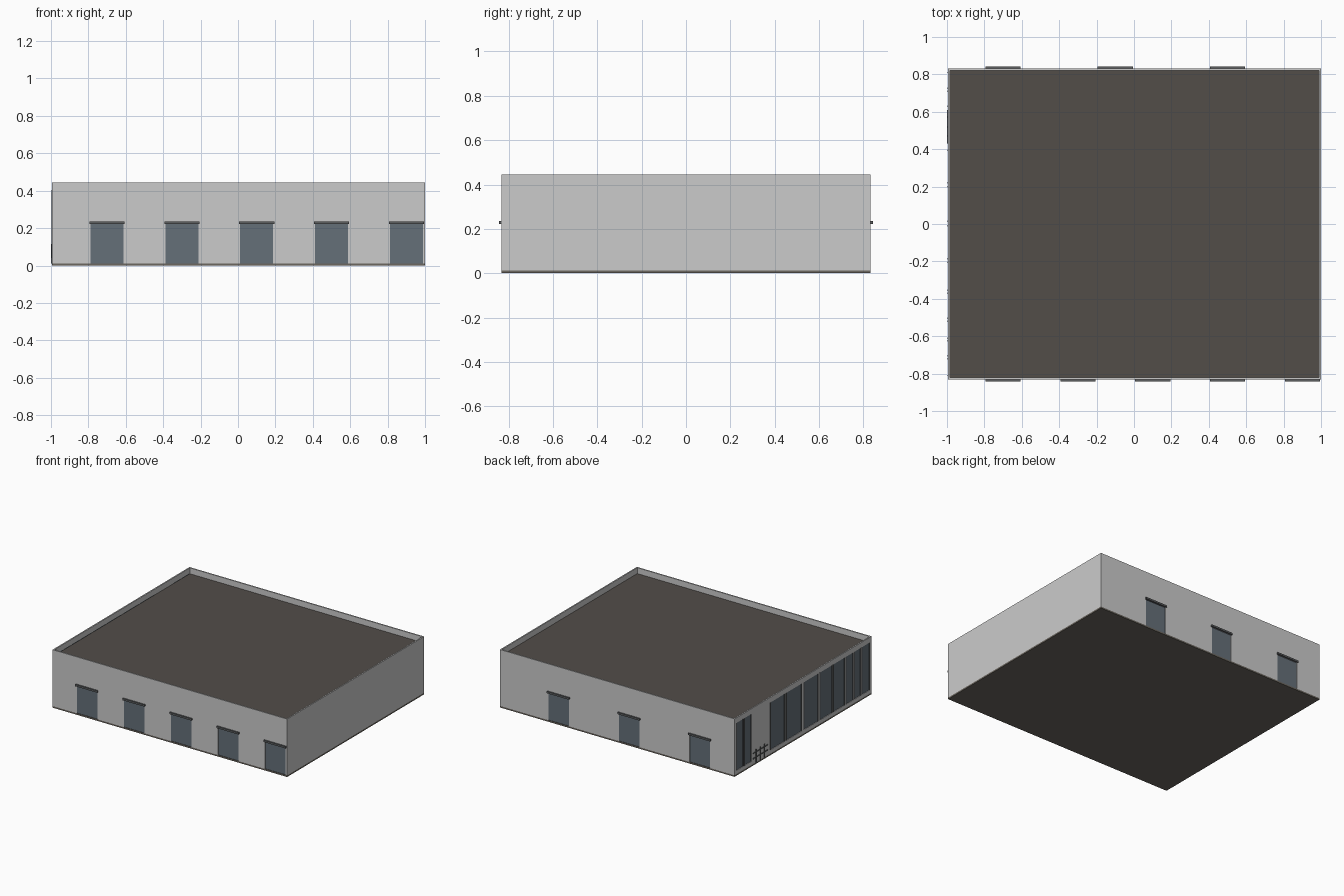
import bpy, bmesh
from mathutils import Matrix, Vector

if "Cube" in bpy.data.objects:
    bpy.data.objects.remove(bpy.data.objects["Cube"])


def material(name, rgb):
    m = bpy.data.materials.new(name)
    m.diffuse_color = (*rgb, 1)
    m.use_nodes = True
    m.node_tree.nodes["Principled BSDF"].inputs["Base Color"].default_value = m.diffuse_color
    return m


ROOF = material("dark_roof", (0.085, 0.075, 0.066))
GLASS = material("blue_grey_panel", (0.13, 0.16, 0.19))
TRIM = material("dark_trim", (0.11, 0.115, 0.12))
SLAB = material("slab_brown", (0.15, 0.135, 0.115))


def boxes(name, spans, mat=None):
    """One object from boxes given as (x0, x1, y0, y1, z0, z1)."""
    bm = bmesh.new()
    for x0, x1, y0, y1, z0, z1 in spans:
        size = Vector((x1 - x0, y1 - y0, z1 - z0))
        mid = Vector((x0 + x1, y0 + y1, z0 + z1)) / 2
        bmesh.ops.create_cube(bm, size=1, matrix=Matrix.Translation(mid) @ Matrix.Diagonal((*size, 1)))
    me = bpy.data.meshes.new(name)
    bm.to_mesh(me)
    bm.free()
    ob = bpy.data.objects.new(name, me)
    bpy.context.collection.objects.link(ob)
    if mat:
        me.materials.append(mat)
    return ob


def cut(target, spans):
    cutter = boxes(target.name + "_cutter", spans)
    cutter.hide_render = True
    cutter.hide_set(True)
    mod = target.modifiers.new("openings", 'BOOLEAN')
    mod.operation = 'DIFFERENCE'
    mod.solver = 'EXACT'
    mod.object = cutter


XL, XR, Y, H, T = -0.995, 1.0, 0.832, 0.445, 0.01
BASE, ROOF_Z = 0.012, 0.40
DOOR_W, DOOR_TOP = 0.088, 0.222

# Floor slab and sunken roof deck
boxes("floor_slab", [(XL, XR, -Y, Y, 0, BASE)], SLAB)
boxes("roof_deck", [(XL + T, XR - T, -Y + T, Y - T, ROOF_Z - 0.02, ROOF_Z)], ROOF)

# Front and back walls with loading doors and their headers
for side, s, centres in (("front", -1, [-0.7, -0.3, 0.1, 0.5, 0.9]),
                         ("back", 1, [-0.7, -0.1, 0.5])):
    def yspan(a, b):
        return sorted((s * a, s * b))
    wall = boxes(side + "_wall", [(XL, XR, *yspan(Y - T, Y), BASE, H)])
    cut(wall, [(c - DOOR_W, c + DOOR_W, *yspan(Y - 0.03, Y + 0.02), 0, DOOR_TOP) for c in centres])
    boxes(side + "_loading_doors",
          [(c - DOOR_W, c + DOOR_W, *yspan(Y - T, Y - 0.004), BASE, DOOR_TOP) for c in centres], GLASS)
    boxes(side + "_door_headers",
          [(c - 0.094, c + 0.094, *yspan(Y - 0.004, Y + 0.011), DOOR_TOP, 0.236) for c in centres], TRIM)

# Plain right wall
boxes("right_wall", [(XR - T, XR, -Y + T, Y - T, BASE, H)])

# Left wall with tall windows either side of the entrance
windows = [(0.725, 0.81), (0.63, 0.71), (0.22, 0.395), (0.015, 0.2), (-0.185, -0.01),
           (-0.355, -0.205), (-0.505, -0.37), (-0.61, -0.52), (-0.705, -0.625), (-0.81, -0.72)]
Z0, Z1 = 0.04, 0.405
left = boxes("left_wall", [(XL, XL + T, -Y + T, Y - T, BASE, H)])
cut(left, [(XL - 0.02, XL + 0.03, a, b, Z0, Z1) for a, b in windows])
boxes("left_window_glass", [(XL + 0.004, XL + T, a, b, Z0, Z1) for a, b in windows], GLASS)
boxes("left_window_mullions",
      [(XL - 0.001, XL + 0.006, e - 0.004, e + 0.004, Z0, Z1) for w in windows for e in w], TRIM)

# Low rails beside the entrance
posts = [(-1.0, XL + 0.001, y - 0.004, y + 0.004, BASE, 0.115) for y in (0.57, 0.52, 0.47)]
rails = [(-1.0, XL + 0.001, 0.43, 0.61, z, z + 0.008) for z in (0.05, 0.09)]
boxes("entrance_rails", posts + rails, TRIM)
